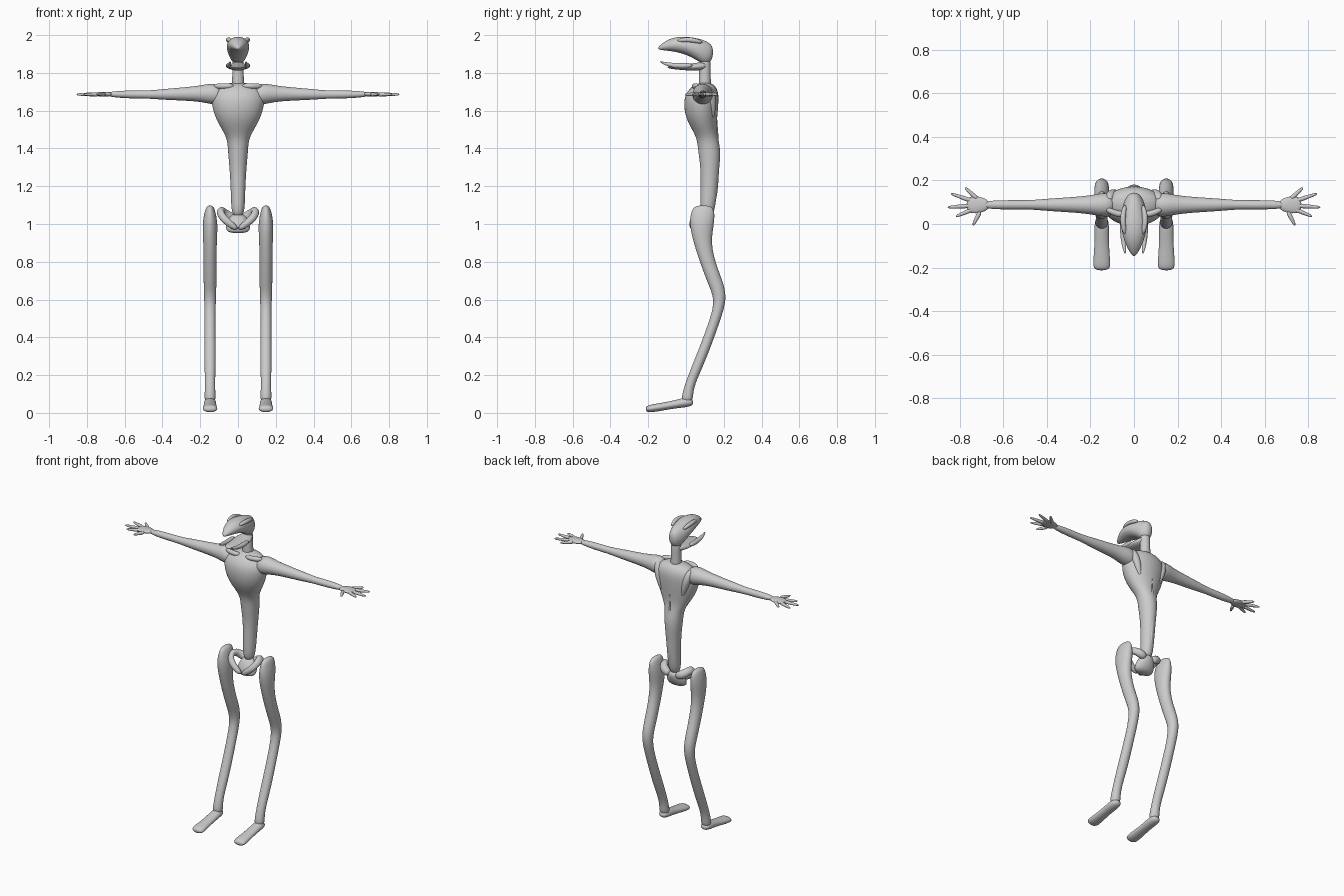
import bpy
import bmesh
from math import cos, sin, tau
from mathutils import Vector

default_cube = bpy.data.objects.get("Cube")
if default_cube:
    bpy.data.objects.remove(default_cube)

bone = bpy.data.materials.new("bone grey")
bone.use_nodes = True
bone.diffuse_color = (.6, .6, .6, 1)
shader = bone.node_tree.nodes["Principled BSDF"]
shader.inputs["Base Color"].default_value = bone.diffuse_color

SIDES = 12
CIRCLE = [(cos(tau * side / SIDES), sin(tau * side / SIDES)) for side in range(SIDES)]


def skin_rings(name, rings, mirrored):
    """Join closed rings of points into a smooth capped body."""
    builder = bmesh.new()
    loops = [[builder.verts.new(point) for point in ring] for ring in rings]
    for lower, upper in zip(loops, loops[1:]):
        for side in range(SIDES):
            previous = side - 1
            builder.faces.new((lower[previous], lower[side], upper[side], upper[previous]))
    builder.faces.new(loops[0])
    builder.faces.new(loops[-1])
    bmesh.ops.recalc_face_normals(builder, faces=builder.faces)
    for face in builder.faces:
        face.smooth = True
    mesh = bpy.data.meshes.new(name)
    builder.to_mesh(mesh)
    builder.free()
    mesh.materials.append(bone)
    part = bpy.data.objects.new(name, mesh)
    bpy.context.collection.objects.link(part)
    if mirrored:
        mirror = part.modifiers.new("both sides", "MIRROR")
        mirror.use_axis[0] = True
        mirror.use_mirror_merge = False
    smoothing = part.modifiers.new("smoothing", "SUBSURF")
    smoothing.levels = smoothing.render_levels = 2


def loft(name, axis, stations, offset=0):
    """Ellipses along an axis: position, middle, half width and, unless round, half depth.

    An offset moves the part sideways and, for limbs, makes the mirrored pair.
    """
    rings = []
    for along, middle, half_width, *half_depth in stations:
        depth = half_depth[0] if half_depth else half_width
        ring = []
        for across, up in CIRCLE:
            u = offset + half_width * across * 1.04
            v = middle + depth * up * 1.04
            placed = {"x": (along, u, v), "y": (u, along, v), "z": (u, v, along)}
            ring.append(Vector(placed[axis]))
        rings.append(ring)
    skin_rings(name, rings, mirrored=offset != 0)


def tube(name, path, radii, mirrored=True):
    """Round tube that follows a path of points."""
    points = [Vector(point) for point in path]
    rings = []
    for index, (point, radius) in enumerate(zip(points, radii)):
        before = points[max(index - 1, 0)]
        after = points[min(index + 1, len(points) - 1)]
        turn = (after - before).to_track_quat("Z", "Y")
        rings.append([point + turn @ Vector((radius * across, radius * up, 0))
                      for across, up in CIRCLE])
    skin_rings(name, rings, mirrored)


# Rib cage and waist in one tapering body
loft("torso", "z", [
    (1.03, .11, .035), (1.15, .12, .037, .044), (1.28, .127, .043, .047),
    (1.38, .125, .053, .06), (1.45, .115, .056), (1.5, .096, .085, .064),
    (1.57, .08, .125, .086), (1.66, .08, .146, .094), (1.71, .09, .13, .08),
    (1.75, .1, .07, .04)])

# Spine ridge, shoulder blades and collar bones
tube("spine_ridge", [(0, .16, 1.72), (0, .17, 1.4), (0, .15, 1.1)], [.015] * 3, mirrored=False)
tube("shoulder_blade", [(.12, .11, 1.73), (.1, .14, 1.67), (.07, .14, 1.55)], [.02, .03, .01])
tube("collar_bone", [(.02, .05, 1.73), (.07, .04, 1.73), (.13, .07, 1.73)], [.015] * 3)

# Neck
loft("neck", "z", [(1.7, .1, .04), (1.78, .1, .027), (1.9, .1, .034)])

# Skull running forward into a hooked beak, with heavy brows
loft("skull_and_beak", "y", [
    (.145, 1.91, .02, .03), (.11, 1.9, .045, .07), (.05, 1.93, .06, .056),
    (-.02, 1.95, .06, .045), (-.09, 1.95, .042, .033), (-.15, 1.93, .008)])
tube("brow_ridge", [(.04, .09, 1.96), (.056, .02, 1.98), (.04, -.05, 1.97)], [.01, .015, .01])

# Lower jaw with two forked tips
loft("lower_jaw", "y", [
    (.12, 1.84, .035, .025), (.04, 1.83, .055, .02), (-.04, 1.83, .055, .013),
    (-.1, 1.83, .03, .007)])
tube("jaw_prong", [(.05, .04, 1.84), (.05, -.07, 1.835), (.04, -.14, 1.86)], [.016, .015, .004])

# Shoulder and arm
ARM_Y = .088
loft("arm", "x", [
    (.08, 1.68, .05), (.14, 1.69, .057), (.2, 1.69, .042), (.3, 1.688, .034),
    (.4, 1.686, .028), (.48, 1.685, .02), (.58, 1.686, .022), (.7, 1.687, .018, .013)], ARM_Y)

# Palm, with fingers and thumb fanning out by angle and length
loft("palm", "x", [(.66, 1.687, .024, .013), (.73, 1.687, .045, .012), (.77, 1.687, .03, .008)],
     ARM_Y)
wrist = Vector((.69, ARM_Y, 1.686))
for finger, angle, reach in (
        ("thumb", -1.1, .107), ("index_finger", -.4, .14), ("middle_finger", -.07, .168),
        ("ring_finger", .33, .16), ("little_finger", .75, .118)):
    direction = Vector((cos(angle), sin(angle), 0)) * reach
    tube(finger, [wrist + direction * part for part in (.3, .7, 1)], [.013, .009, .006])

# Pelvic bowl and flaring hip wings that meet low at the front
loft("pelvis_base", "z", [(.95, .08, .05, .025), (.98, .09, .072, .045), (1.06, .12, .04)])
tube("hip_wing", [(.02, .13, 1.03), (.07, .13, 1.05), (.1, .08, 1.08), (.085, .035, 1.03),
                  (0, .035, .97)], [.025, .028, .024, .022, .018])

# Thigh, backward knee and shin
LEG_X = .148
loft("leg", "z", [
    (1.1, .09, .015, .04), (1.07, .09, .028, .063), (1, .083, .042, .066),
    (.9, .085, .035, .045), (.78, .12, .034, .04), (.68, .16, .034, .042), (.6, .184, .031),
    (.5, .158, .028), (.3, .083, .03), (.2, .04, .028), (.12, .01, .026), (.05, .005, .034)],
    LEG_X)

# Long flat foot sloping to a square toe
loft("foot", "y", [
    (.04, .055, .023, .015), (0, .057, .035, .028), (-.07, .043, .031, .02),
    (-.17, .025, .039, .022), (-.215, .02, .04, .018)], LEG_X)
